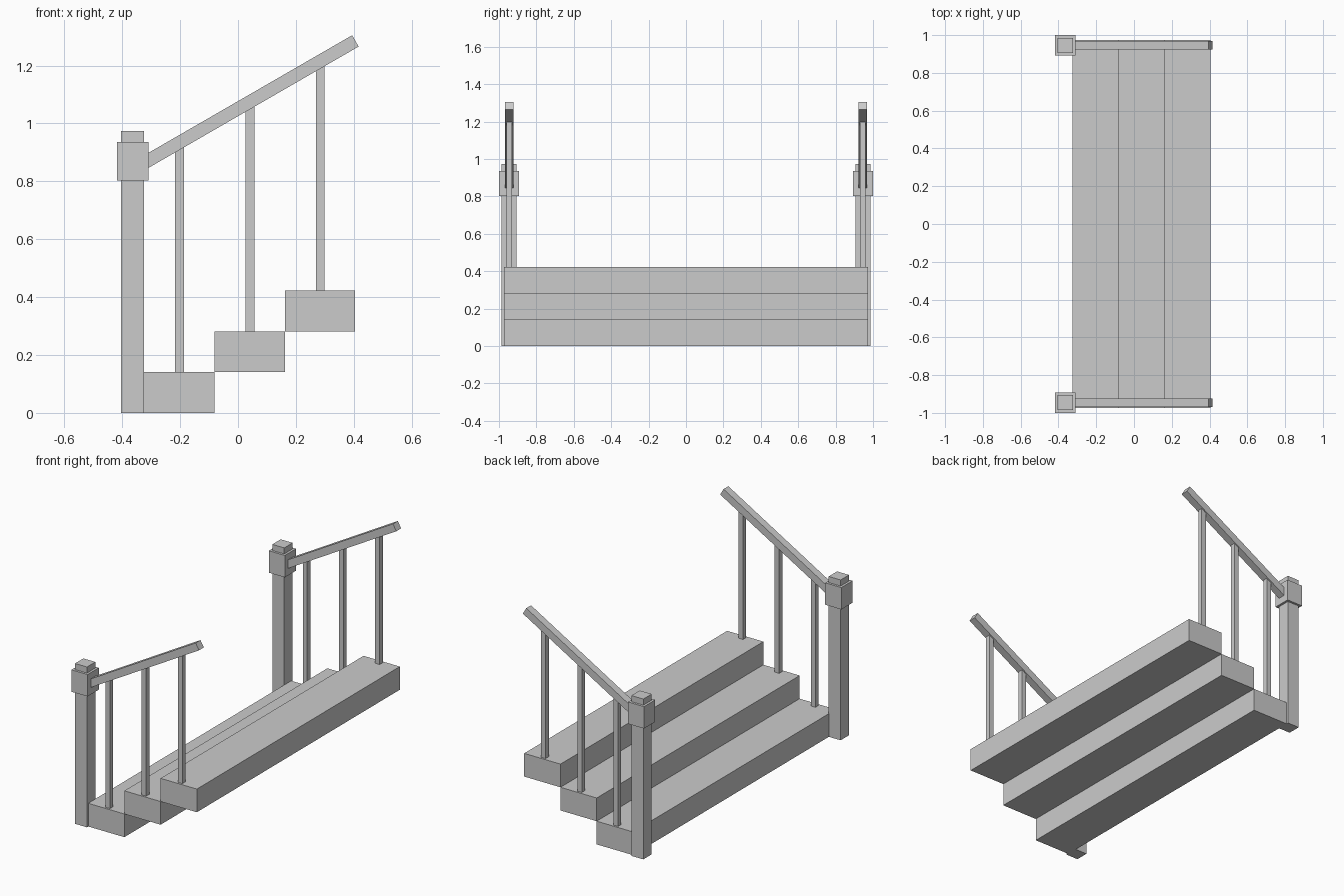
import bpy, bmesh, math
from mathutils import Matrix, Vector

if "Cube" in bpy.data.objects:
    bpy.data.objects.remove(bpy.data.objects["Cube"])

SIDE_Y = 0.946           # centre line of each railing
SLOPE = math.radians(30)
RAIL_END = Vector((0.4055, 0, 1.285))


def box(name, x0, x1, y0, y1, z0, z1):
    bm = bmesh.new()
    bmesh.ops.create_cube(bm, size=1)
    for v in bm.verts:
        v.co = ((x0, x1)[v.co.x > 0], (y0, y1)[v.co.y > 0], (z0, z1)[v.co.z > 0])
    me = bpy.data.meshes.new(name)
    bm.to_mesh(me)
    bm.free()
    ob = bpy.data.objects.new(name, me)
    bpy.context.collection.objects.link(ob)
    return ob


def post_box(name, x, y, half, z0, z1):
    return box(name, x - half, x + half, y - half, y + half, z0, z1)


# Three stacked steps
RUN, RISE = 0.2433, 0.1407
for i in range(3):
    x = -0.325 + i * RUN
    box(f"step_{i + 1}", x, x + RUN, -0.973, 0.973, i * RISE, (i + 1) * RISE)

for side, s in (("front", -1), ("back", 1)):
    y = s * SIDE_Y
    # Newel post with collar and cap
    post_box(f"{side}_post", -0.364, y, 0.04, 0, 0.81)
    post_box(f"{side}_post_collar", -0.364, y, 0.054, 0.803, 0.936)
    post_box(f"{side}_post_cap", -0.364, y, 0.04, 0.93, 0.973)

    # Sloped handrail, its low end buried in the collar
    rail = box(f"{side}_handrail", -0.86, 0, -0.023, 0.023, -0.0225, 0.0225)
    rail.data.transform(Matrix.Translation(RAIL_END + Vector((0, y, 0)))
                        @ Matrix.Rotation(-SLOPE, 4, 'Y'))

    # Balusters, one per step, tops cut to the rail slope
    for i in range(3):
        x = -0.202 + i * RUN
        bal = post_box(f"{side}_baluster_{i + 1}", x, y, 0.015, (i + 1) * RISE, 1)
        for v in bal.data.vertices:
            if v.co.z > 0.9:
                v.co.z = RAIL_END.z - 0.02 + (v.co.x - RAIL_END.x) * math.tan(SLOPE)
